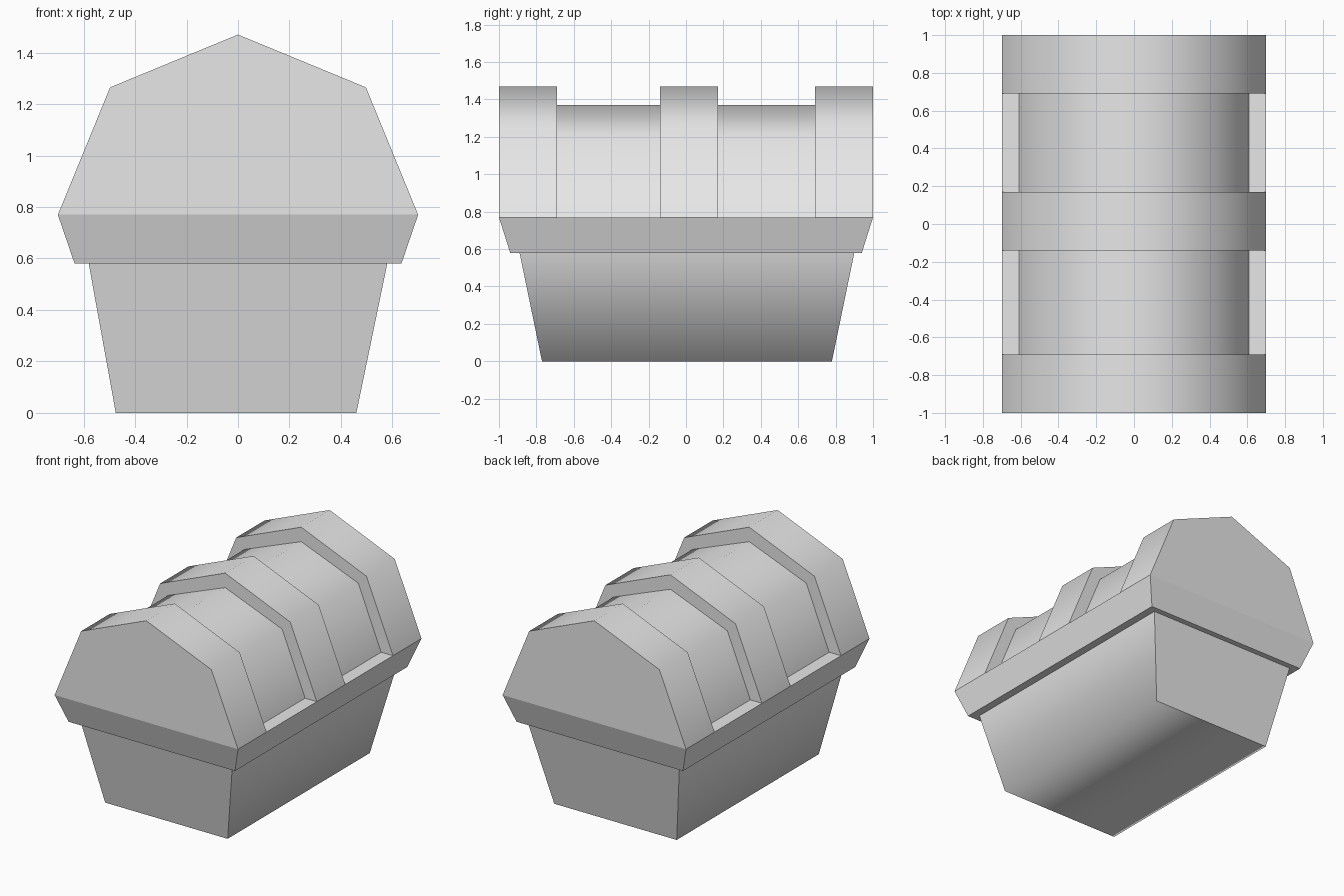
import bpy
import bmesh

cube = bpy.data.objects.get("Cube")
if cube:
    bpy.data.objects.remove(cube)

grey = bpy.data.materials.new("plain_grey")
grey.use_nodes = True
grey.diffuse_color = (0.8, 0.8, 0.8, 1)
grey.node_tree.nodes["Principled BSDF"].inputs["Base Color"].default_value = (0.8, 0.8, 0.8, 1)


def loft(name, first, last, smooth=None):
    """Join two matching outlines; smooth(normal) picks the softly shaded faces."""
    bm = bmesh.new()
    a = [bm.verts.new(p) for p in first]
    b = [bm.verts.new(p) for p in last]
    bm.faces.new(a)
    bm.faces.new(b[::-1])
    for i in range(len(a)):
        j = (i + 1) % len(a)
        bm.faces.new((a[j], a[i], b[i], b[j]))
    bmesh.ops.recalc_face_normals(bm, faces=bm.faces)
    bm.normal_update()
    for f in bm.faces:
        f.smooth = bool(smooth and smooth(f.normal))
    for e in bm.edges:
        e.smooth = all(f.smooth for f in e.link_faces)
    mesh = bpy.data.meshes.new(name)
    bm.to_mesh(mesh)
    bm.free()
    mesh.materials.append(grey)
    obj = bpy.data.objects.new(name, mesh)
    bpy.context.collection.objects.link(obj)
    return obj


def rectangle(x0, x1, y0, y1, z):
    return [(x0, y0, z), (x1, y0, z), (x1, y1, z), (x0, y1, z)]


# Tapered body, soft between the long sides and the base
loft("chest_body",
     rectangle(-0.475, 0.46, -0.77, 0.78, 0),
     rectangle(-0.58, 0.58, -0.89, 0.9, 0.58),
     lambda n: abs(n.y) < 0.5 and n.z < 0.5)

# Flared rim
loft("chest_rim",
     rectangle(-0.635, 0.635, -0.94, 0.94, 0.58),
     rectangle(-0.7, 0.7, -1, 1, 0.77))


# Faceted lid sections
def lid_section(name, half_width, shoulder, shoulder_z, top, y0, y1):
    profile = [(-half_width, 0.77), (-shoulder, shoulder_z), (0, top),
               (shoulder, shoulder_z), (half_width, 0.77)]
    loft(name, [(x, y0, z) for x, z in profile], [(x, y1, z) for x, z in profile],
         lambda n: abs(n.y) < 0.5 and n.z > 0)


for label, y0, y1 in (("front", -1, -0.69), ("middle", -0.14, 0.17), ("back", 0.69, 1)):
    lid_section(label + "_lid_band", 0.7, 0.497, 1.265, 1.47, y0, y1)
for label, y0, y1 in (("front", -0.69, -0.14), ("back", 0.17, 0.69)):
    lid_section(label + "_lid_panel", 0.61, 0.435, 1.2, 1.37, y0, y1)
